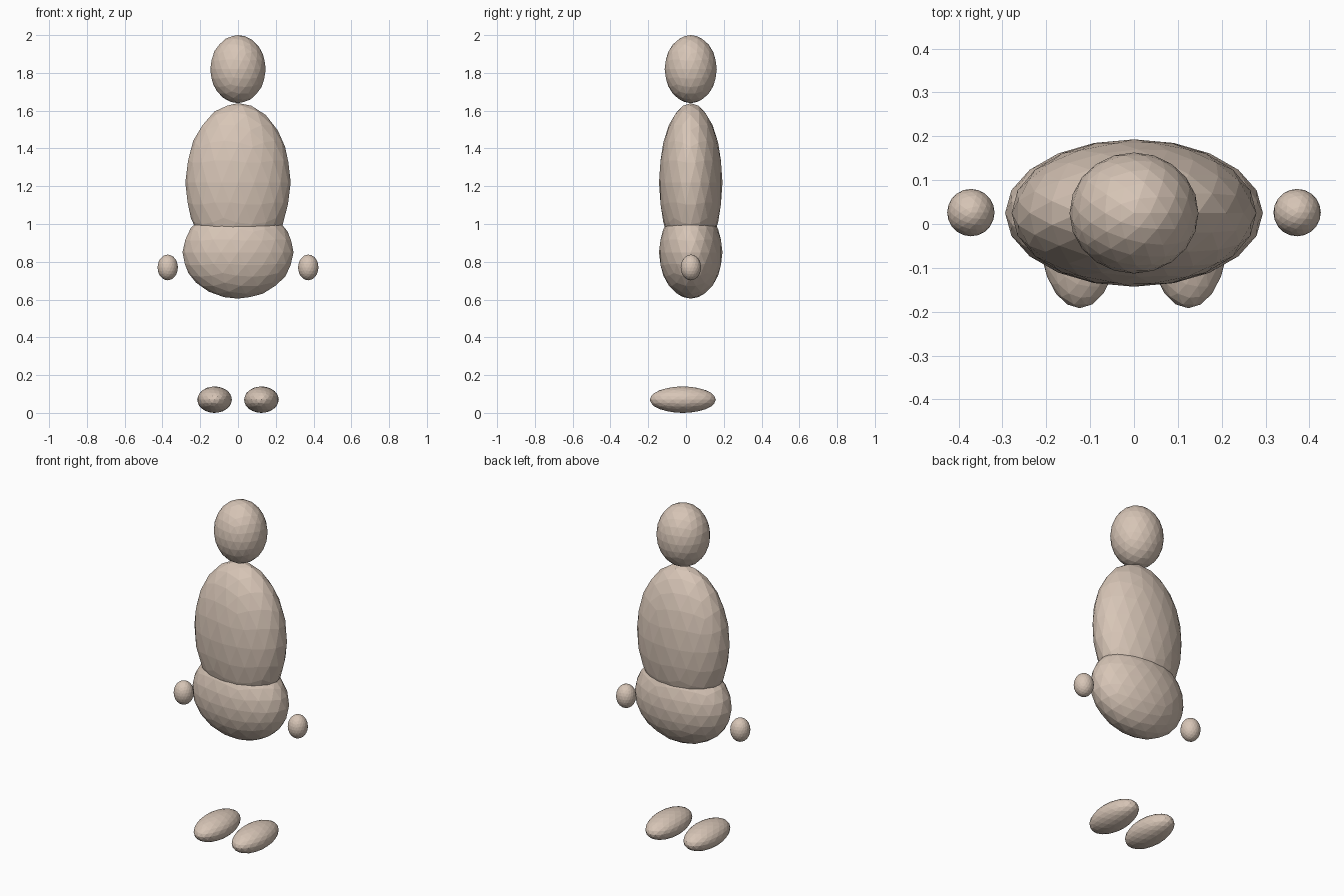
import bpy

cube = bpy.data.objects.get("Cube")
if cube:
    bpy.data.objects.remove(cube, do_unlink=True)

# One beige clay colour for the whole figure
clay = bpy.data.materials.new("beige_clay")
clay.use_nodes = True
colour = (0.68, 0.56, 0.47, 1)
clay.diffuse_color = colour
shader = next(n for n in clay.node_tree.nodes if n.type == "BSDF_PRINCIPLED")
shader.inputs["Base Color"].default_value = colour
shader.inputs["Roughness"].default_value = 0.8


def ellipsoid(name, centre, radii):
    """Flat-faced icosphere stretched to the given radii."""
    bpy.ops.mesh.primitive_ico_sphere_add(subdivisions=3, radius=1, location=centre)
    part = bpy.context.object
    part.name = part.data.name = name
    part.scale = radii
    bpy.ops.object.transform_apply(location=False, rotation=False, scale=True)
    bpy.ops.object.shade_flat()
    part.data.materials.append(clay)
    return part


# Central body
ellipsoid("head", (0, 0.025, 1.82), (0.147, 0.138, 0.18))
ellipsoid("torso", (0, 0.025, 1.22), (0.279, 0.168, 0.42))
ellipsoid("pelvis", (0, 0.025, 0.85), (0.294, 0.168, 0.245))

# Paired hands and feet
for side, sign in (("left", 1), ("right", -1)):
    ellipsoid(side + "_hand", (sign * 0.372, 0.026, 0.77), (0.054, 0.054, 0.068))
    ellipsoid(side + "_foot", (sign * 0.124, -0.017, 0.07), (0.092, 0.175, 0.07))
